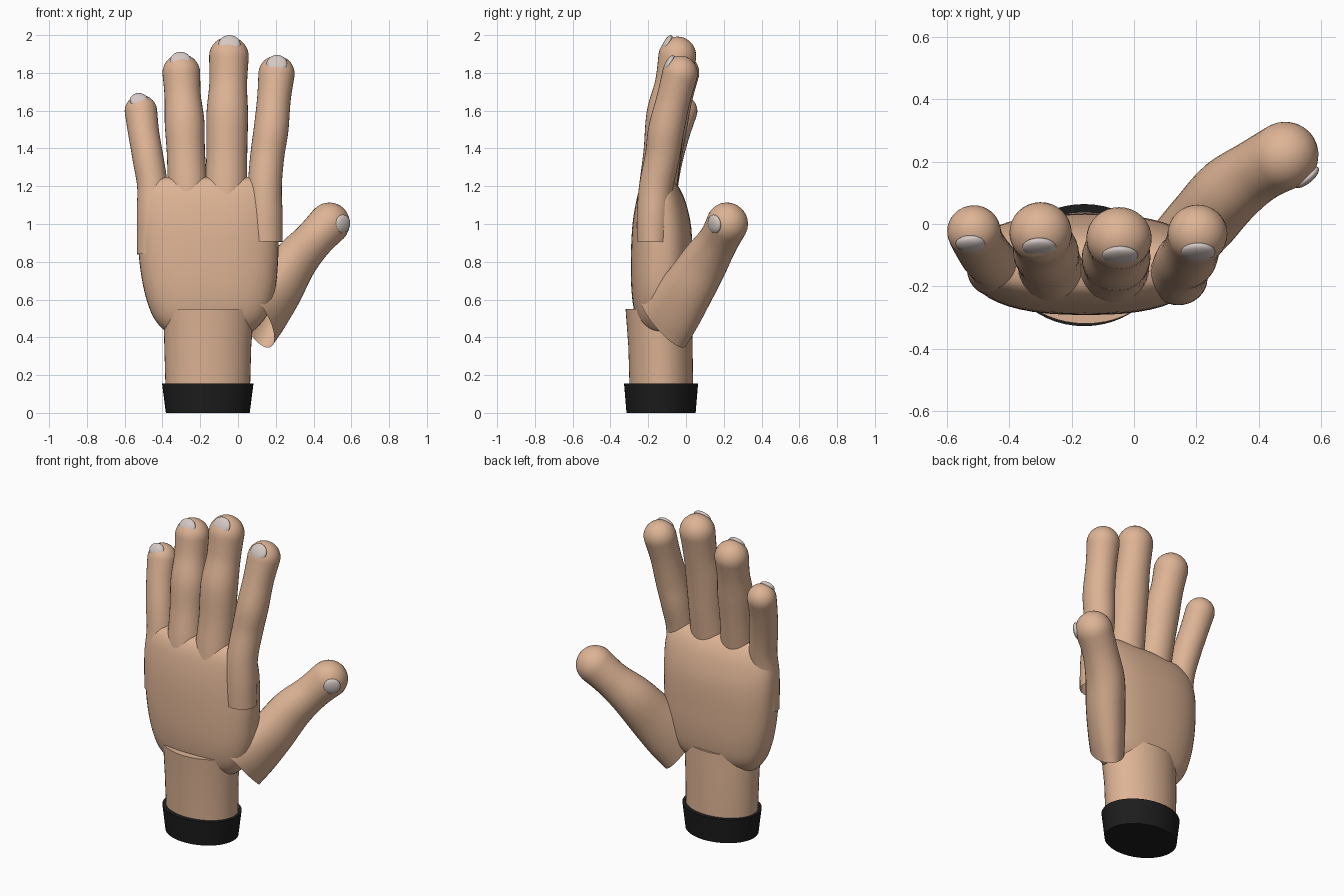
import bpy, bmesh, math
from mathutils import Vector, Matrix

if "Cube" in bpy.data.objects:
    bpy.data.objects.remove(bpy.data.objects["Cube"])


def material(name, rgb):
    m = bpy.data.materials.new(name)
    m.diffuse_color = (*rgb, 1)
    m.use_nodes = True
    m.node_tree.nodes["Principled BSDF"].inputs["Base Color"].default_value = m.diffuse_color
    return m


skin = material("skin", (0.73, 0.455, 0.30))
nail_mat = material("nail", (0.66, 0.58, 0.55))
black = material("black cuff", (0.012, 0.012, 0.012))


def loft(name, rings, mat, cap_start=False, cap_end=False, angle=60):
    """Skin a list of equal-length point rings."""
    bm = bmesh.new()
    loops = [[bm.verts.new(p) for p in ring] for ring in rings]
    n = len(loops[0])
    for a, b in zip(loops, loops[1:]):
        for i in range(n):
            j = (i + 1) % n
            bm.faces.new((a[i], a[j], b[j], b[i]))
    if cap_start:
        bm.faces.new(loops[0][::-1])
    if cap_end:
        bm.faces.new(loops[-1])
    return finish(name, bm, mat, angle)


def finish(name, bm, mat, angle=60):
    me = bpy.data.meshes.new(name)
    bm.to_mesh(me)
    bm.free()
    me.materials.append(mat)
    ob = bpy.data.objects.new(name, me)
    bpy.context.collection.objects.link(ob)
    bpy.ops.object.select_all(action='DESELECT')
    ob.select_set(True)
    bpy.context.view_layer.objects.active = ob
    bpy.ops.object.shade_smooth_by_angle(angle=math.radians(angle))
    return ob


def spline(pts, steps=6):
    """Catmull-Rom interpolation of tuples of any length."""
    p = [pts[0]] + list(pts) + [pts[-1]]
    out = []
    for i in range(1, len(p) - 2):
        for s in range(steps):
            t = s / steps
            out.append([0.5 * (2 * b + (c - a) * t + (2 * a - 5 * b + 4 * c - d) * t * t
                               + (3 * b - a - 3 * c + d) * t ** 3)
                        for a, b, c, d in zip(p[i - 1], p[i], p[i + 1], p[i + 2])])
    return out + [list(pts[-1])]


def oval(cx, cy, z, rx, ry, power=2.0, n=48):
    """Horizontal superellipse ring."""
    pts = []
    for i in range(n):
        a = 2 * math.pi * i / n
        c, s = math.cos(a), math.sin(a)
        pts.append((cx + rx * math.copysign(abs(c) ** (2 / power), c),
                    cy + ry * math.copysign(abs(s) ** (2 / power), s), z))
    return pts


def finger(name, pts, wide=(1, 0, 0), n=32):
    """Tube open at the base, domed at the tip; points are x, y, z, wide radius, thin radius."""
    path = spline(pts)
    cen = [Vector(p[:3]) for p in path]
    rings = []

    def ring(c, t, ra, rb):
        u = Vector(wide)
        u = (u - t * u.dot(t)).normalized()
        v = t.cross(u)
        rings.append([c + u * ra * math.cos(2 * math.pi * i / n)
                      + v * rb * math.sin(2 * math.pi * i / n) for i in range(n)])

    for i, p in enumerate(path):
        t = (cen[min(i + 1, len(cen) - 1)] - cen[max(i - 1, 0)]).normalized()
        ring(cen[i], t, p[3], p[4])
    ra, rb = path[-1][3:5]
    for k in range(1, 9):
        a = min(k / 8 * math.pi / 2, 1.53)
        ring(cen[-1] + t * ra * math.sin(a), t, ra * math.cos(a), rb * math.cos(a))
    return loft(name, rings, skin, cap_end=True)


def nail(name, center, normal, along, size):
    """Flattened ellipsoid lying on the fingertip."""
    nz = Vector(normal).normalized()
    ny = Vector(along)
    ny = (ny - nz * ny.dot(nz)).normalized()
    nx = ny.cross(nz)
    rot = Matrix((nx, ny, nz)).transposed().to_4x4()
    bm = bmesh.new()
    bmesh.ops.create_uvsphere(bm, u_segments=24, v_segments=12, radius=1,
                              matrix=Matrix.Translation(center) @ rot @ Matrix.Diagonal((*size, 1)))
    finish(name, bm, nail_mat)


# Cuff and wrist
loft("cuff", [oval(-0.16, -0.132, 0, 0.222, 0.183), oval(-0.16, -0.132, 0.155, 0.242, 0.196)],
     black, True, True, 40)
loft("wrist", [oval(-0.16, -0.13, 0.10, 0.223, 0.168), oval(-0.16, -0.135, 0.35, 0.23, 0.17),
               oval(-0.155, -0.145, 0.55, 0.24, 0.175)], skin, True, True, 40)

# Palm: height, left, right, front, back
palm = [(0.43, -0.37, 0.07, -0.20, -0.06), (0.45, -0.405, 0.10, -0.235, -0.03),
        (0.52, -0.455, 0.155, -0.27, 0.01), (0.64, -0.495, 0.195, -0.288, 0.028),
        (0.80, -0.522, 0.212, -0.292, 0.033), (0.98, -0.532, 0.216, -0.285, 0.028),
        (1.11, -0.528, 0.216, -0.266, 0.0), (1.19, -0.505, 0.20, -0.243, -0.035),
        (1.235, -0.46, 0.15, -0.21, -0.075), (1.25, -0.36, 0.06, -0.17, -0.115)]
loft("palm", [oval((l + r) / 2, (f + b) / 2, z, (r - l) / 2, (b - f) / 2, 2.5)
              for z, l, r, f, b in spline(palm, 4)], skin, True, True)

# Fingers
finger("index_finger", [(0.143, -0.175, 0.905, 0.093, 0.085), (0.142, -0.17, 1.05, 0.094, 0.09),
                        (0.142, -0.158, 1.2, 0.09, 0.09), (0.155, -0.125, 1.36, 0.09, 0.092),
                        (0.175, -0.105, 1.5, 0.092, 0.095), (0.19, -0.067, 1.66, 0.089, 0.09),
                        (0.204, -0.032, 1.795, 0.096, 0.094)])
finger("middle_finger", [(-0.065, -0.16, 1.08, 0.105, 0.10), (-0.063, -0.148, 1.2, 0.111, 0.10),
                         (-0.059, -0.125, 1.38, 0.108, 0.10), (-0.057, -0.105, 1.58, 0.11, 0.104),
                         (-0.052, -0.07, 1.74, 0.10, 0.095), (-0.048, -0.046, 1.887, 0.105, 0.10)])
finger("ring_finger", [(-0.265, -0.16, 1.08, 0.10, 0.095), (-0.267, -0.145, 1.2, 0.104, 0.098),
                       (-0.276, -0.115, 1.38, 0.101, 0.096), (-0.283, -0.09, 1.54, 0.105, 0.10),
                       (-0.293, -0.055, 1.68, 0.096, 0.092), (-0.30, -0.028, 1.80, 0.10, 0.098)])
finger("little_finger", [(-0.449, -0.15, 0.84, 0.085, 0.08), (-0.45, -0.145, 1.05, 0.086, 0.085),
                         (-0.453, -0.125, 1.2, 0.081, 0.082), (-0.475, -0.10, 1.34, 0.082, 0.082),
                         (-0.499, -0.062, 1.48, 0.082, 0.082), (-0.514, -0.024, 1.597, 0.086, 0.084)])

# Thumb, flared at its open base
finger("thumb", [(0.10, -0.12, 0.485, 0.185, 0.095), (0.155, -0.06, 0.555, 0.165, 0.105),
                 (0.225, 0.015, 0.665, 0.145, 0.112), (0.30, 0.10, 0.80, 0.128, 0.112),
                 (0.395, 0.17, 0.91, 0.108, 0.103), (0.482, 0.218, 1.002, 0.112, 0.108)],
       wide=(0.3, 0.6, -0.65))

# Nails
up = (0, 0.4, 1)
nail("index_nail", (0.206, -0.09, 1.848), (0, -0.88, 0.47), up, (0.055, 0.052, 0.02))
nail("middle_nail", (-0.045, -0.101, 1.953), (0, -0.88, 0.47), up, (0.058, 0.052, 0.02))
nail("ring_nail", (-0.304, -0.075, 1.867), (0, -0.86, 0.5), up, (0.055, 0.05, 0.02))
nail("little_nail", (-0.525, -0.064, 1.656), (0, -0.85, 0.52), up, (0.048, 0.042, 0.02))
nail("thumb_nail", (0.553, 0.15, 1.0), (0.6, -0.75, -0.12), (0.55, 0.35, 0.6), (0.05, 0.05, 0.02))
